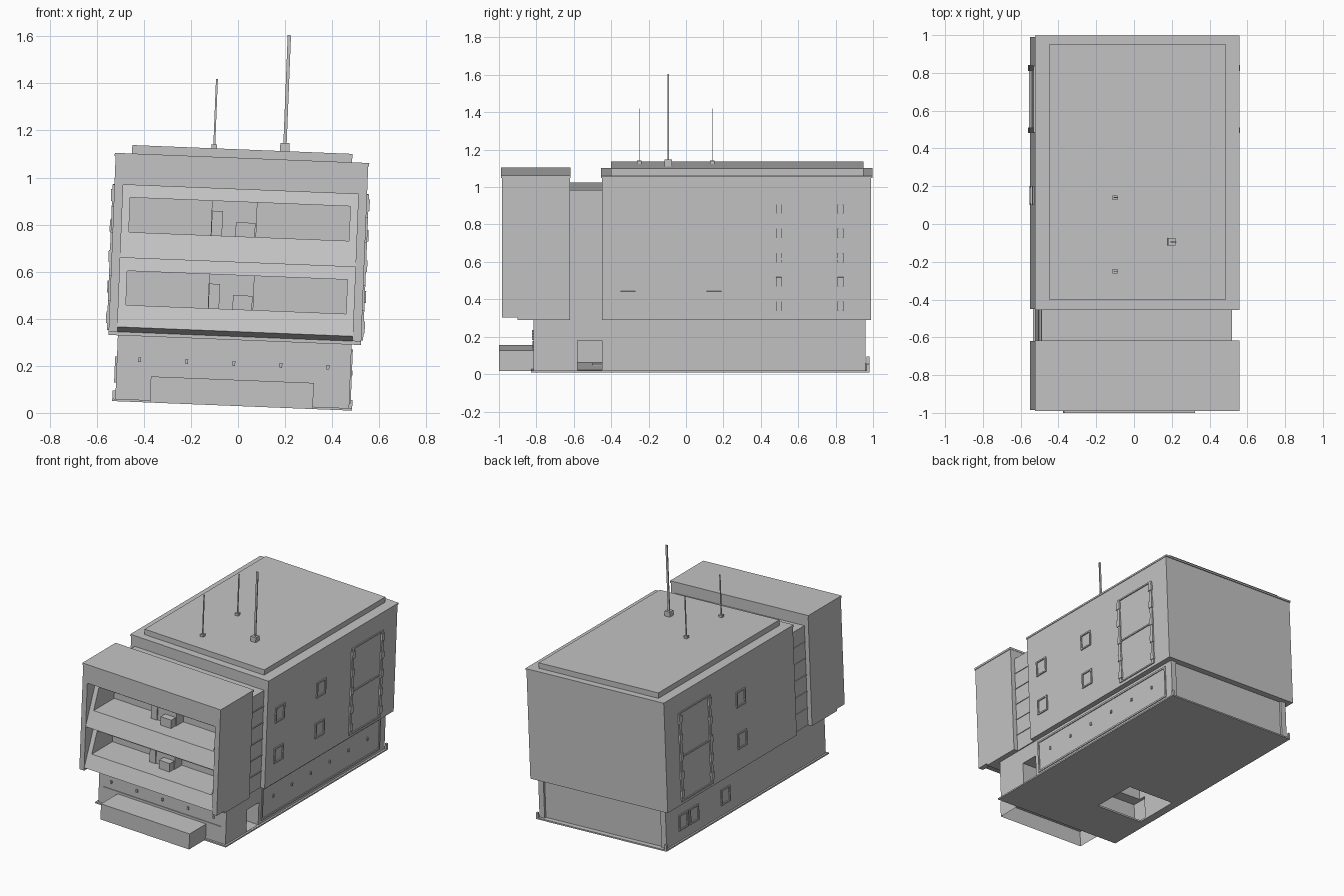
import bpy, bmesh, math
from mathutils import Matrix

if "Cube" in bpy.data.objects:
    bpy.data.objects.remove(bpy.data.objects["Cube"], do_unlink=True)

# One concrete grey for the whole building
grey = bpy.data.materials.new("concrete grey")
grey.use_nodes = True
COLOR = (0.55, 0.55, 0.55, 1)
grey.diffuse_color = COLOR
grey.node_tree.nodes["Principled BSDF"].inputs["Base Color"].default_value = COLOR

# The building leans sideways: built upright, then tilted
LEAN = Matrix.Translation((-0.025, 0, 0.03)) @ Matrix.Rotation(0.04, 4, 'Y')
W = 0.537    # half width of the upper floors
B = 0.497    # half width of the base


def finish(name, bm):
    bmesh.ops.recalc_face_normals(bm, faces=bm.faces)
    me = bpy.data.meshes.new(name)
    bm.to_mesh(me)
    bm.free()
    me.materials.append(grey)
    ob = bpy.data.objects.new(name, me)
    bpy.context.scene.collection.objects.link(ob)
    ob.matrix_world = LEAN
    return ob


def prism(name, profile, x0, x1):
    """Extrude a (y, z) profile across the width."""
    bm = bmesh.new()
    face = bm.faces.new([bm.verts.new((x0, y, z)) for y, z in profile])
    new = bmesh.ops.extrude_face_region(bm, geom=[face])["geom"]
    bmesh.ops.translate(bm, vec=(x1 - x0, 0, 0),
                        verts=[v for v in new if isinstance(v, bmesh.types.BMVert)])
    return finish(name, bm)


def box(name, x0, x1, y0, y1, z0, z1):
    return prism(name, [(y0, z0), (y1, z0), (y1, z1), (y0, z1)], x0, x1)


def cut(target, cutter):
    cutter.hide_render = True
    cutter.hide_viewport = True
    cutter.display_type = 'WIRE'
    mod = target.modifiers.new("cut", 'BOOLEAN')
    mod.operation = 'DIFFERENCE'
    mod.solver = 'EXACT'
    mod.object = cutter


def side_box(name, side, d0, d1, *rest):
    """Box between two distances from the centre on one side."""
    a, b = sorted((side * d0, side * d1))
    return box(name, a, b, *rest)


def side_frame(name, side, d, y0, y1, z0, z1, t, depth):
    """Thin rectangular frame on a side wall."""
    for k, r in enumerate([(y0, y1, z0, z0 + t), (y0, y1, z1 - t, z1),
                           (y0, y0 + t, z0 + t, z1 - t), (y1 - t, y1, z0 + t, z1 - t)]):
        side_box(f"{name}_{k}", side, d - 0.002, d + depth, *r)


# Base with a passage and an opening in the floor
base = box("base", -B, B, -0.815, 0.945, 0.008, 0.285)
plate = box("ground_plate", -0.51, 0.51, -0.83, 0.98, 0, 0.01)
cut(base, box("passage_cutter", -0.47, 0.6, -0.58, -0.45, 0.012, 0.17))
shaft = box("floor_opening_cutter", -0.45, -0.08, -0.5, -0.17, -0.1, 0.25)
cut(base, shaft)
cut(plate, shaft)
for s in (-1, 1):
    side_box("back_column", s, B - 0.04, B, 0.94, 0.96, 0.01, 0.285)
    side_box("back_post", s, 0.495, 0.51, 0.965, 0.98, 0.01, 0.045)

# Framed base panels with studs
side_frame("base_panel_frame", 1, B, -0.42, 0.9, 0.03, 0.26, 0.012, 0.006)
for k in range(6):
    y = -0.3 + k * 0.21
    side_box("side_stud", 1, B, B + 0.008, y, y + 0.012, 0.15, 0.17)
for k in range(5):
    x = -0.4 + k * 0.2
    box("front_stud", x - 0.006, x + 0.006, -0.823, -0.81, 0.17, 0.19)
box("front_base_strip", -0.46, 0.46, -0.82, -0.81, 0.12, 0.13)
for y in (0.3, 0.65, 0.77):
    side_frame("base_window", -1, B, y - 0.05, y + 0.05, 0.08, 0.19, 0.01, 0.008)

# Entrance step, open underneath
step = box("entrance_step", -0.35, 0.343, -1.0, -0.815, 0, 0.111)
bm = bmesh.new()
bm.from_mesh(step.data)
bottom = [f for f in bm.faces if f.calc_center_median().z < 0.001]
bmesh.ops.delete(bm, geom=bottom, context='FACES_ONLY')
bm.to_mesh(step.data)
bm.free()

# Main block with roof
box("main_block", -W, W, -0.45, 0.99, 0.28, 1.045)
box("main_roof_edge", -W - 0.004, W + 0.004, -0.454, 0.997, 1.04, 1.052)
box("roof_slab", -0.468, 0.468, -0.4, 0.95, 1.045, 1.09)

# Narrow link between the blocks, with panel seams
box("link", -0.505, 0.505, -0.63, -0.44, 0.28, 0.975)
for s in (-1, 1):
    for k in range(1, 6):
        z = 0.28 + k * 0.116
        side_box("link_seam", s, 0.5, 0.51, -0.62, -0.45, z, z + 0.006)

# Front block with leaning facades, one per storey
front = box("front_block", -W, W, -0.985, -0.62, 0.28, 1.05)
cut(front, box("underside_cutter", -1, 1, -1.1, -0.9, 0.2, 0.295))
cut(front, prism("chamfer_cutter",
                 [(-1.1, 0.316), (-0.986, 0.316), (-0.9, 0.294), (-0.9, 0.2), (-1.1, 0.2)],
                 -0.5, 0.5))
for z0, z1, low, high in ((0.315, 0.61, 0.41, 0.555), (0.611, 0.92, 0.72, 0.867)):
    cut(front, prism("facade_cutter",
                     [(-1.1, z0), (-0.985, z0), (-0.88, z1), (-1.1, z1)], -0.5, 0.5))
    cut(front, box("balcony_cutter", -0.468, 0.468, -1.1, -0.72, low, high))
    box("balcony_column", -0.12, 0.073, -0.8, -0.715, low - 0.005, high + 0.005)
    box("balcony_door", -0.118, -0.072, -0.808, -0.79, low, low + 0.105)
    box("balcony_locker", -0.015, 0.068, -0.85, -0.79, low - 0.005, low + 0.06)
box("front_roof_edge", -W - 0.004, W + 0.004, -0.989, -0.618, 1.04, 1.054)

# Tall side doors with rails, and small windows
for s in (-1, 1):
    for y in (0.485, 0.815):
        side_box("door_rail", s, W - 0.01, W + 0.008, y, y + 0.022, 0.3, 0.92)
        for k in range(5):
            z = 0.33 + k * 0.13
            side_box("door_hinge", s, W, W + 0.013, y - 0.004, y + 0.026, z, z + 0.05)
    for z in (0.3, 0.603, 0.912):
        side_box("door_bar", s, W - 0.01, W + 0.007, 0.5, 0.82, z, z + 0.01)
    for y in ((0.15, -0.31) if s > 0 else (0.15,)):
        for z in (0.48, 0.77):
            side_frame("window", s, W, y - 0.05, y + 0.05, z - 0.055, z + 0.055, 0.01, 0.008)

# Roof antennas on small blocks
for x, y, half, top, thick, foot in ((0.18, -0.095, 0.02, 1.583, 0.007, 1.125),
                                     (-0.12, -0.25, 0.012, 1.385, 0.004, 1.107),
                                     (-0.12, 0.14, 0.012, 1.385, 0.004, 1.107)):
    box("antenna_foot", x - half, x + half, y - half, y + half, 1.085, foot)
    box("antenna", x - thick, x + thick, y - thick / 2, y + thick / 2, foot - 0.005, top)
